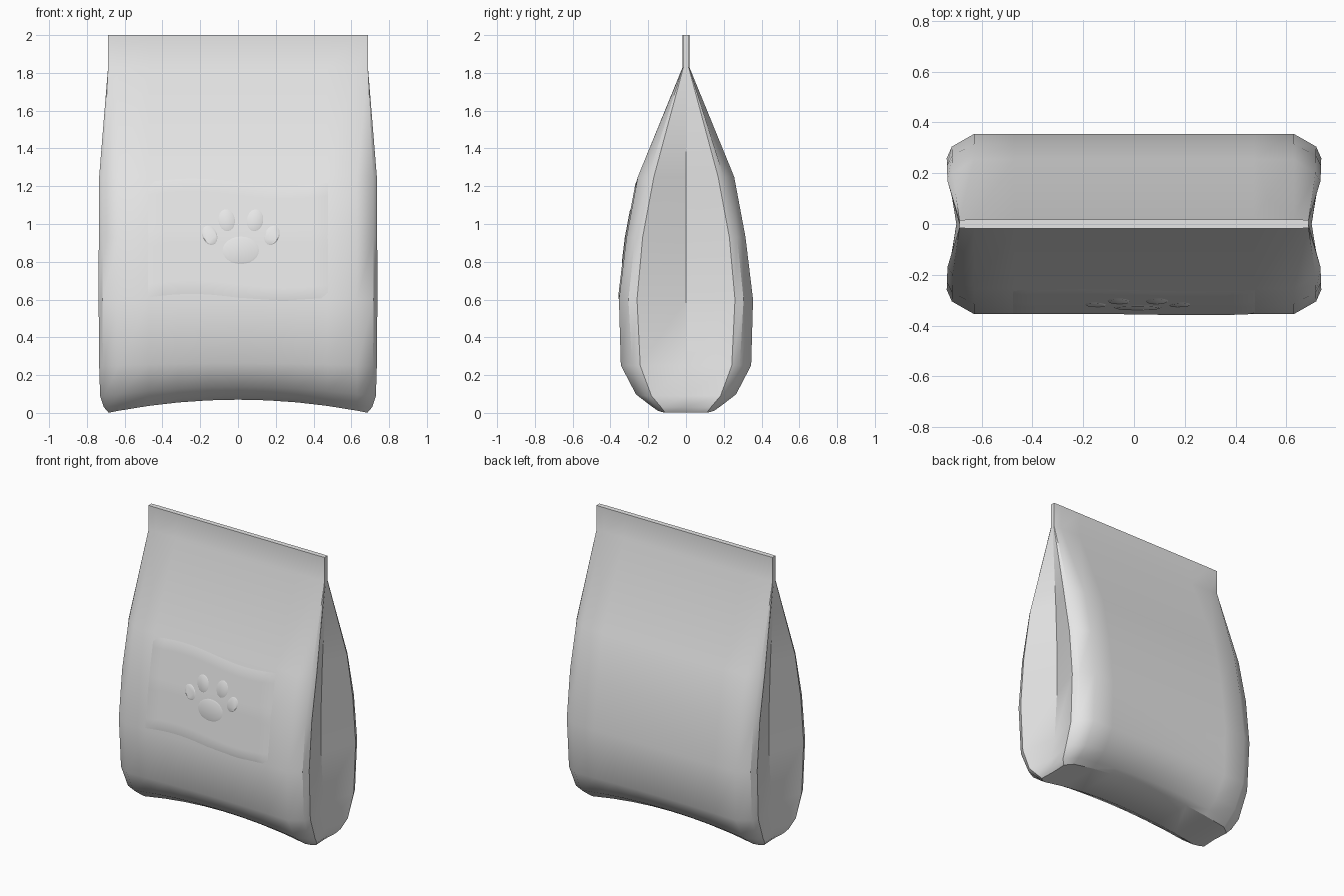
import bpy, bmesh, math

old = bpy.data.objects.get("Cube")
if old:
    bpy.data.objects.remove(old, do_unlink=True)

grey = bpy.data.materials.new("light grey")
grey.use_nodes = True
grey.diffuse_color = (0.8, 0.8, 0.8, 1)
grey.node_tree.nodes["Principled BSDF"].inputs["Base Color"].default_value = (0.8, 0.8, 0.8, 1)

# Bag levels: height, front depth, side edge depth, half width, gusset crease x
LEVELS = [
    (0.00, 0.15, 0.13, 0.685, 0.68),
    (0.03, 0.19, 0.155, 0.71, 0.70),
    (0.09, 0.265, 0.215, 0.73, 0.70),
    (0.25, 0.345, 0.285, 0.735, 0.67),
    (0.60, 0.355, 0.305, 0.738, 0.65),
    (0.93, 0.315, 0.27, 0.737, 0.65),
    (1.25, 0.255, 0.20, 0.735, 0.66),
    (1.83, 0.018, 0.016, 0.688, 0.688),
    (2.00, 0.018, 0.016, 0.688, 0.688),
]
FLAT = 0.63
COLS = 8


def finish(bm, name):
    bmesh.ops.recalc_face_normals(bm, faces=bm.faces)
    mesh = bpy.data.meshes.new(name)
    bm.to_mesh(mesh)
    bm.free()
    mesh.materials.append(grey)
    ob = bpy.data.objects.new(name, mesh)
    bpy.context.collection.objects.link(ob)
    bpy.ops.object.select_all(action='DESELECT')
    ob.select_set(True)
    bpy.context.view_layer.objects.active = ob
    bpy.ops.object.shade_smooth_by_angle(angle=math.radians(32))
    return ob


def depth(z):
    for a, b in zip(LEVELS, LEVELS[1:]):
        if z <= b[0]:
            return a[1] + (b[1] - a[1]) * (z - a[0]) / (b[0] - a[0])
    return LEVELS[-1][1]


def ring(z, front, edge, width, crease):
    """Closed outline of the bag at one height, raised in the middle near the base."""
    corner = width - 0.02 if z < 1.5 else width
    side = [(crease, 0), (width, edge * 0.85), (corner, edge)]
    xs = [FLAT - 2 * FLAT * i / COLS for i in range(COLS + 1)]
    back = side + [(x, front) for x in xs] + [(-x, y) for x, y in reversed(side)]
    outline = back + [(x, -y) for x, y in reversed(back[1:-1])]
    fade = max(0, 1 - z / 0.3)
    return [(x, y, z + 0.07 * fade * max(0, 1 - (x / 0.69) ** 2)) for x, y in outline]


# Bag body with pinched sides and flat top seal
bm = bmesh.new()
rings = [[bm.verts.new(p) for p in ring(*lv)] for lv in LEVELS]
n = len(rings[0])
for low, high in zip(rings, rings[1:]):
    for i in range(n):
        j = (i + 1) % n
        bm.faces.new((low[i], low[j], high[j], high[i]))
for loop in (rings[0], rings[-1]):
    for i in range(3, 3 + COLS):
        bm.faces.new((loop[i], loop[i + 1], loop[n - i - 1], loop[n - i]))
    bm.faces.new(loop[:4] + loop[n - 3:])
    bm.faces.new(loop[3 + COLS:n - 2 - COLS])
finish(bm, "bag")

# Label: a thin panel with wavy top and bottom that fades into the bag front
bm = bmesh.new()
NX, NZ = 20, 16
grid = []
for r in range(NZ + 1):
    row = []
    for c in range(NX + 1):
        x = -0.49 + 0.98 * c / NX
        wave = 0.02 * math.sin(x * math.pi / 0.49)
        z = 0.6 + 0.63 * r / NZ - wave
        rim = r in (0, NZ) or c in (0, NX)
        row.append(bm.verts.new((x, -depth(z) - (-0.002 if rim else 0.006), z)))
    grid.append(row)
for a, b in zip(grid, grid[1:]):
    for c in range(NX):
        bm.faces.new((a[c], a[c + 1], b[c + 1], b[c]))
finish(bm, "label")


# Paw mark: thin rounded spots following the label
def spot(name, x, z, rx, rz, tilt=0.0):
    bm = bmesh.new()
    loops = []
    for size, lift in ((1, 0.005), (0.85, 0.009)):
        loop = []
        for k in range(24):
            t = math.tau * k / 24
            u, v = rx * size * math.cos(t), rz * size * math.sin(t)
            px = x + u * math.cos(tilt) - v * math.sin(tilt)
            pz = z + u * math.sin(tilt) + v * math.cos(tilt)
            loop.append(bm.verts.new((px, -depth(pz) - lift, pz)))
        loops.append(loop)
    outer, inner = loops
    for k in range(24):
        j = (k + 1) % 24
        bm.faces.new((outer[k], outer[j], inner[j], inner[k]))
    bm.faces.new(inner)
    finish(bm, name)


spot("paw_pad", 0.015, 0.86, 0.10, 0.075)
for side, word in ((1, "left"), (-1, "right")):
    spot("paw_inner_toe_" + word, 0.015 + side * 0.075, 1.02, 0.045, 0.06, -side * 0.15)
    spot("paw_outer_toe_" + word, 0.015 + side * 0.165, 0.94, 0.04, 0.055, -side * 0.4)
